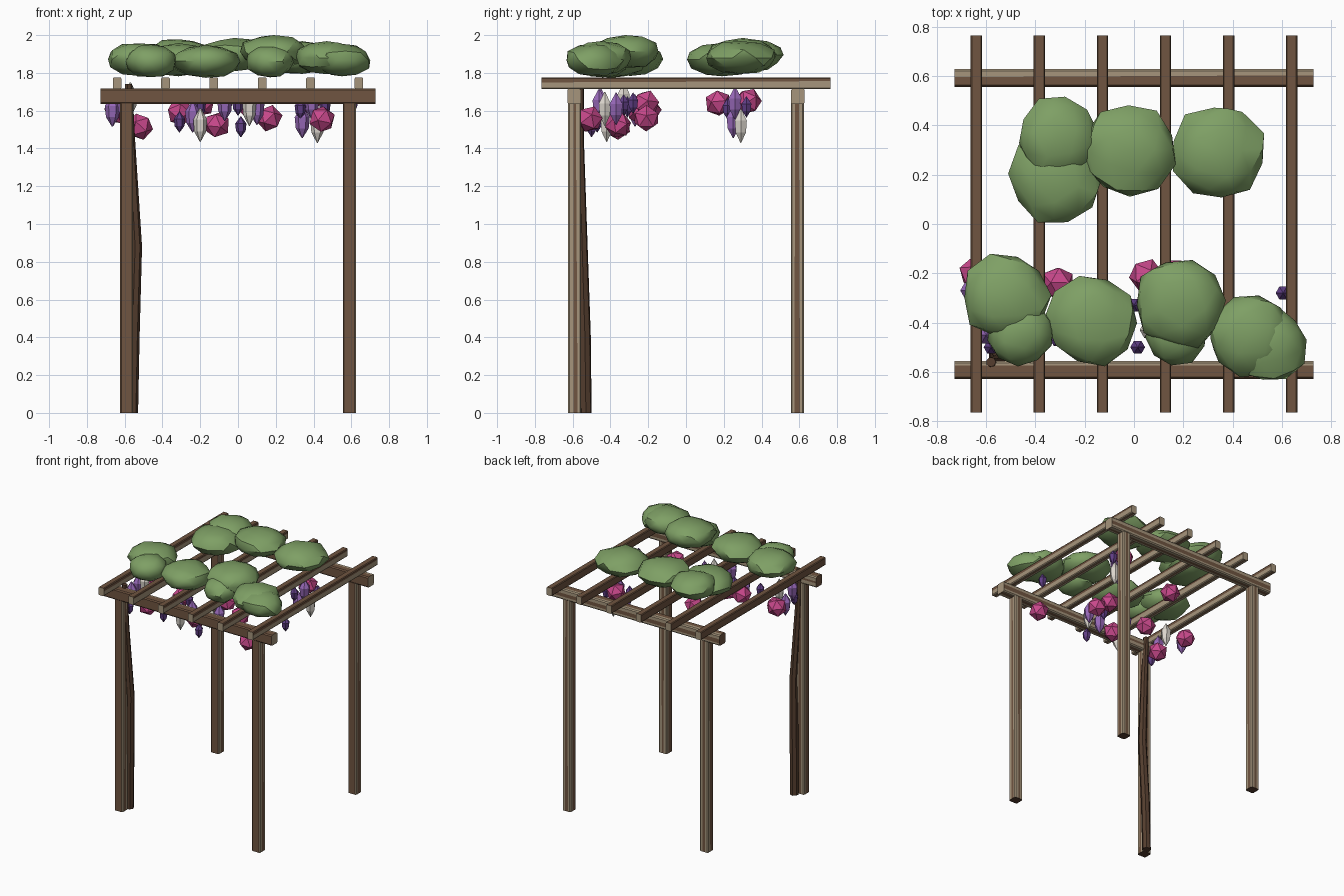
import bpy, bmesh, math, random
from mathutils import Vector

random.seed(4)
if "Cube" in bpy.data.objects:
    bpy.data.objects.remove(bpy.data.objects["Cube"])


def material(name, rgb):
    m = bpy.data.materials.new(name)
    m.use_nodes = True
    m.diffuse_color = (*rgb, 1)
    m.node_tree.nodes["Principled BSDF"].inputs["Base Color"].default_value = (*rgb, 1)
    return m


BROWN = material("brown wood", (0.16, 0.09, 0.052))
TAN = material("weathered tan wood", (0.38, 0.30, 0.20))
BARK = material("dark bark", (0.09, 0.048, 0.028))
GREEN = material("leaf green", (0.21, 0.35, 0.13))
PINK = material("magenta bloom", (0.58, 0.065, 0.26))
LILAC = material("lilac bloom", (0.31, 0.14, 0.48))
VIOLET = material("deep violet bloom", (0.12, 0.05, 0.24))
WHITE = material("cream bloom", (0.72, 0.68, 0.62))


def finish(name, bm, mats, angle=None):
    bmesh.ops.recalc_face_normals(bm, faces=bm.faces)
    mesh = bpy.data.meshes.new(name)
    bm.to_mesh(mesh)
    bm.free()
    for m in mats:
        mesh.materials.append(m)
    ob = bpy.data.objects.new(name, mesh)
    bpy.context.collection.objects.link(ob)
    if angle:
        bpy.ops.object.select_all(action='DESELECT')
        ob.select_set(True)
        bpy.context.view_layer.objects.active = ob
        bpy.ops.object.shade_smooth_by_angle(angle=math.radians(angle))
    return ob


def loft(bm, rings, colours=None, caps=(0, 0)):
    """Join rings of points into a closed tube, one colour index per strip."""
    rows = [[bm.verts.new(p) for p in ring] for ring in rings]
    n = len(rows[0])
    for a, b in zip(rows, rows[1:]):
        for i in range(n):
            j = (i + 1) % n
            f = bm.faces.new((a[i], a[j], b[j], b[i]))
            f.material_index = colours[i] if colours else 0
    for row, c in zip((rows[0], rows[-1]), caps):
        bm.faces.new(row).material_index = c


def timber(name, centre, along, length, u, v, sides, caps):
    """Chamfered timber with grain strips; sides run +u, +v, -u, -v.
    In each word b is brown, t is tan, the last letter is the chamfer."""
    centre, along, u, v = (Vector(p) for p in (centre, along, u, v))
    rings = []
    for end in (-0.5, 0.5):
        ring = []
        for out, side in ((u, v), (v, -u), (-u, -v), (-v, u)):
            cuts = (-0.8, -0.3 + random.uniform(-0.2, 0.2),
                    0.35 + random.uniform(-0.2, 0.2), 0.8)
            ring += [centre + along * length * end + out + side * t for t in cuts]
        # walk each side in the turning direction of the profile
        rings.append(ring)
    bm = bmesh.new()
    loft(bm, rings, ["bt".index(c) for c in "".join(sides)], caps)
    finish(name, bm, (BROWN, TAN, BARK))


# Corner posts
for sy, depth in ((-1, "front"), (1, "back")):
    for sx, hand in ((-1, "right"), (1, "left")):
        timber(f"{depth}_{hand}_post", (sx * 0.59, sy * 0.59, 0.82), (0, 0, 1), 1.64,
               (0.035, 0, 0), (0, 0.035, 0),
               ("tbtt", "tbtt", "tbbb", "bbbt"), (2, 0))

# Long beams resting on the posts
for sy, depth in ((-1, "front"), (1, "back")):
    timber(f"{depth}_beam", (0, sy * 0.592, 1.676), (1, 0, 0), 1.455,
           (0, 0.036, 0), (0, 0, 0.041),
           ("tbtt", "tbbb", "bbbb", "tbtt"), (0, 1))

# Rafters across the beams
for i in range(6):
    timber(f"rafter_{i + 1}", (-0.64 + 0.256 * i, 0, 1.745), (0, 1, 0), 1.53,
           (0.023, 0, 0), (0, 0, 0.031),
           ("ttbb", "bbbb", "bbbb", "tbtt"), (1, 1))

# Climbing vine trunk leaning on the front right post
bm = bmesh.new()
rings = []
for x, y, z, r in ((-0.56, -0.53, 0, 0.031), (-0.553, -0.535, 0.4, 0.032),
                   (-0.538, -0.55, 0.88, 0.03), (-0.57, -0.565, 1.45, 0.025),
                   (-0.58, -0.56, 1.74, 0.02)):
    rings.append([(x + r * math.cos(k * math.tau / 7), y + r * math.sin(k * math.tau / 7), z)
                  for k in range(7)])
loft(bm, rings)
finish("vine_trunk", bm, [BARK], 30)


def foliage(name, x, y, z, r, h=0.088):
    bm = bmesh.new()
    bmesh.ops.create_icosphere(bm, subdivisions=2, radius=1)
    turn = random.uniform(0, math.tau)
    for vert in bm.verts:
        p = vert.co * random.uniform(0.94, 1.08)
        c, s = math.cos(turn), math.sin(turn)
        vert.co = (x + r * (c * p.x - s * p.y), y + r * (s * p.x + c * p.y),
                   z + h * max(-1, min(1, p.z)))
    finish(name, bm, [GREEN], 35)


# Leaf clumps in two rows on top
clumps = {
    "back": ((-0.31, 0.35, 1.895, 0.165), (-0.315, 0.19, 1.87, 0.19),
             (-0.02, 0.30, 1.897, 0.185), (0.34, 0.29, 1.88, 0.19)),
    "front": ((-0.52, -0.295, 1.872, 0.175), (-0.46, -0.44, 1.862, 0.135),
              (-0.17, -0.395, 1.862, 0.183), (0.19, -0.32, 1.912, 0.186),
              (0.17, -0.44, 1.86, 0.13), (0.47, -0.45, 1.88, 0.17),
              (0.55, -0.49, 1.866, 0.152)),
}
for row, items in clumps.items():
    for i, c in enumerate(items):
        foliage(f"{row}_leaf_clump_{i + 1}", *c)

# Round magenta blooms hanging under the rafters
blooms = ((-0.52, -0.36, 1.515), (-0.64, -0.20, 1.60), (-0.31, -0.24, 1.595),
          (-0.11, -0.36, 1.525), (0.05, -0.21, 1.64), (0.165, -0.21, 1.56),
          (0.445, -0.51, 1.555), (-0.19, 0.17, 1.64), (0.37, 0.33, 1.65))
for i, p in enumerate(blooms):
    bm = bmesh.new()
    bmesh.ops.create_icosphere(bm, subdivisions=1, radius=0.072)
    bmesh.ops.rotate(bm, verts=bm.verts,
                     matrix=Vector((0, 0, 1)).rotation_difference(
                         Vector((random.uniform(-1, 1), random.uniform(-1, 1), 1))).to_matrix())
    bmesh.ops.translate(bm, verts=bm.verts, vec=p)
    finish(f"round_bloom_{i + 1}", bm, [PINK])


def spindle(name, mat, x, y, z, half, r):
    """Six-sided hanging bud pointed at both ends."""
    bm = bmesh.new()
    rings = []
    for t, k in ((-1, 0.06), (-0.4, 0.85), (0.3, 1), (1, 0.06)):
        rings.append([(x + r * k * math.cos(a * math.tau / 6),
                       y + r * k * math.sin(a * math.tau / 6), z + half * t) for a in range(6)])
    loft(bm, rings)
    finish(name, bm, [mat])


# Hanging buds by colour: position only, size per colour
buds = (
    ("lilac_bud", LILAC, 0.085, 0.04,
     ((-0.665, -0.27, 1.60), (-0.60, -0.45, 1.63), (-0.24, -0.38, 1.57),
      (-0.07, -0.46, 1.63), (0.10, -0.37, 1.61), (0.34, 0.25, 1.54), (0.39, 0.26, 1.64))),
    ("violet_bud", VIOLET, 0.055, 0.03,
     ((-0.58, -0.50, 1.54), (-0.31, -0.47, 1.54), (-0.20, -0.31, 1.62), (0.0, -0.33, 1.63),
      (0.015, -0.50, 1.515), (0.605, -0.28, 1.64), (0.46, 0.32, 1.62), (0.33, 0.22, 1.61))),
    ("cream_bud", WHITE, 0.09, 0.037,
     ((-0.57, -0.33, 1.66), (-0.20, -0.42, 1.525), (0.06, -0.43, 1.61), (0.42, 0.29, 1.52))),
)
for name, mat, half, r, places in buds:
    for i, p in enumerate(places):
        spindle(f"{name}_{i + 1}", mat, *p, half, r)
